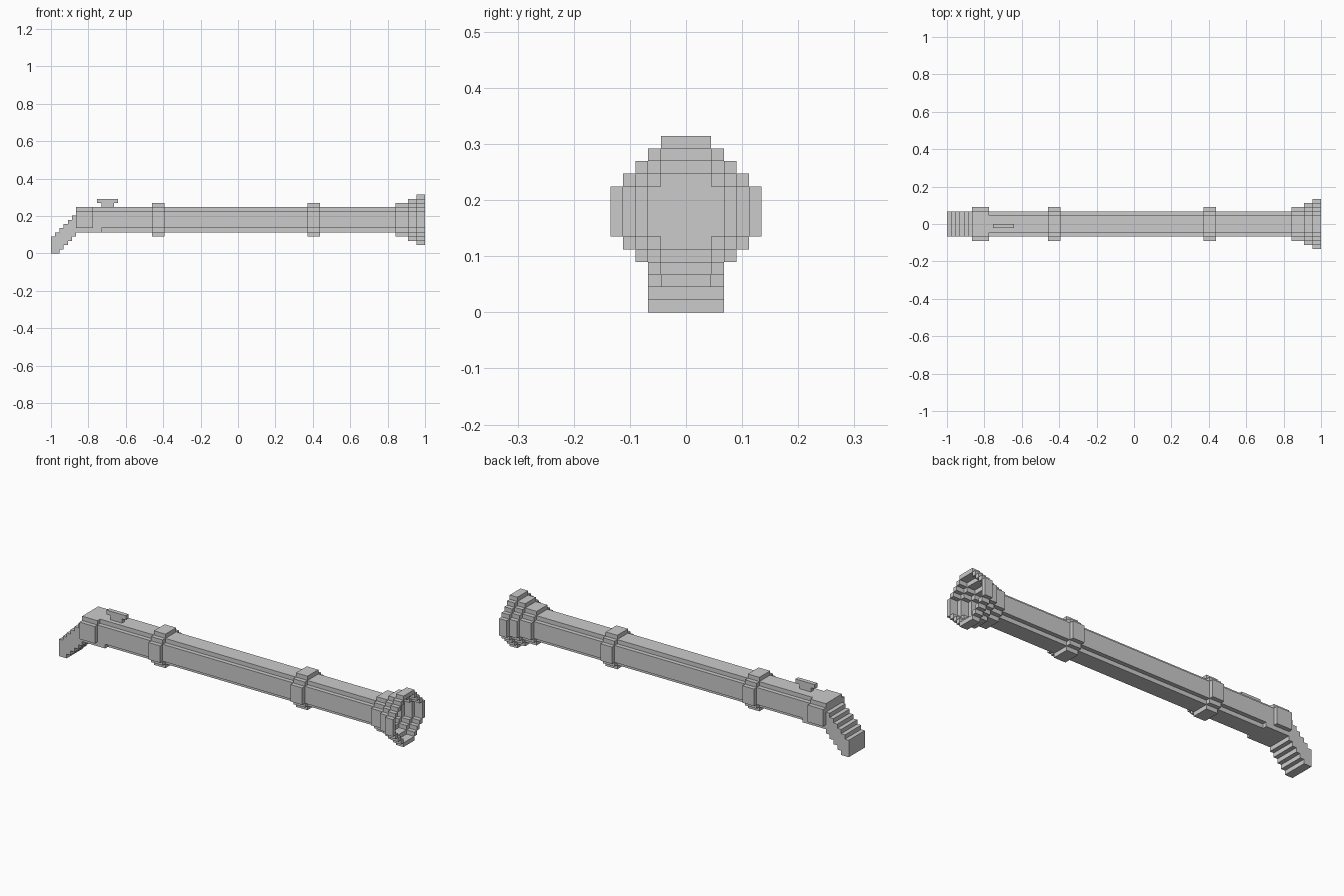
import bpy, bmesh
from mathutils import Vector

if "Cube" in bpy.data.objects:
    bpy.data.objects.remove(bpy.data.objects["Cube"])

U = 2 / 89          # voxel size
MID = 8             # barrel axis height in voxels


def octagon(r):
    """Stepped round cross-section of radius r around the barrel axis."""
    def inside(j, k):
        a, b = abs(j + 0.5) + 0.5, abs(k + 0.5 - MID) + 0.5
        return max(a, b) <= r and max(a, 2) + max(b, 2) <= r + 2
    return inside


def block(j0, j1, k0, k1):
    return {(j, k) for j in range(j0, j1) for k in range(k0, k1)}


def section(r, hole=None):
    out, cut = octagon(r), octagon(hole or 0)
    return {(j, k) for j, k in block(-8, 8, 0, 16)
            if out(j, k) and not (hole and cut(j, k))}


def build(name, *runs):
    """Make one object from runs of (start, end, cross-section cells)."""
    cells = {(i, j, k) for a, b, sec in runs for i in range(a, b) for j, k in sec}
    bm = bmesh.new()
    for c in sorted(cells):
        for ax in range(3):
            for s in (0, 1):
                n = list(c)
                n[ax] += 1 if s else -1
                if tuple(n) in cells:
                    continue
                u, v = (ax + 1) % 3, (ax + 2) % 3
                corners = []
                for du, dv in ((0, 0), (1, 0), (1, 1), (0, 1)):
                    p = Vector(c)
                    p[ax] += s
                    p[u] += du
                    p[v] += dv
                    corners.append(bm.verts.new((p.x * U - 1, p.y * U, p.z * U)))
                bm.faces.new(corners if s else corners[::-1])
    bmesh.ops.remove_doubles(bm, verts=bm.verts, dist=U * 0.01)
    bmesh.ops.dissolve_limit(bm, angle_limit=0.01, verts=bm.verts, edges=bm.edges)
    me = bpy.data.meshes.new(name)
    bm.to_mesh(me)
    bm.free()
    ob = bpy.data.objects.new(name, me)
    bpy.context.collection.objects.link(ob)


# main tube
build("barrel", (10, 82, section(3)))

# clamping bands
for name, x in (("rear_band", 24), ("front_band", 61)):
    build(name, (x, x + 3, section(4, 3)))

# hollow flared muzzle, three widening steps
build("muzzle_flare", (82, 85, section(4, 3)), (85, 87, section(5, 4)),
      (87, 89, section(6, 5)))

# rear housing with side cheeks and a squared underside
build("rear_housing", (6, 10, block(-3, 3, 5, 11) | block(-4, 4, 6, 10)),
      (10, 12, block(-3, 3, 5, 6)))

# sloping stepped handle
build("handle", *[(i, i + 1, block(-3, 3, max(i - 1, 0), i + 4)) for i in range(6)])

# thin sight on top
build("sight", (12, 15, block(-1, 0, 11, 12)), (11, 16, block(-1, 0, 12, 13)))
